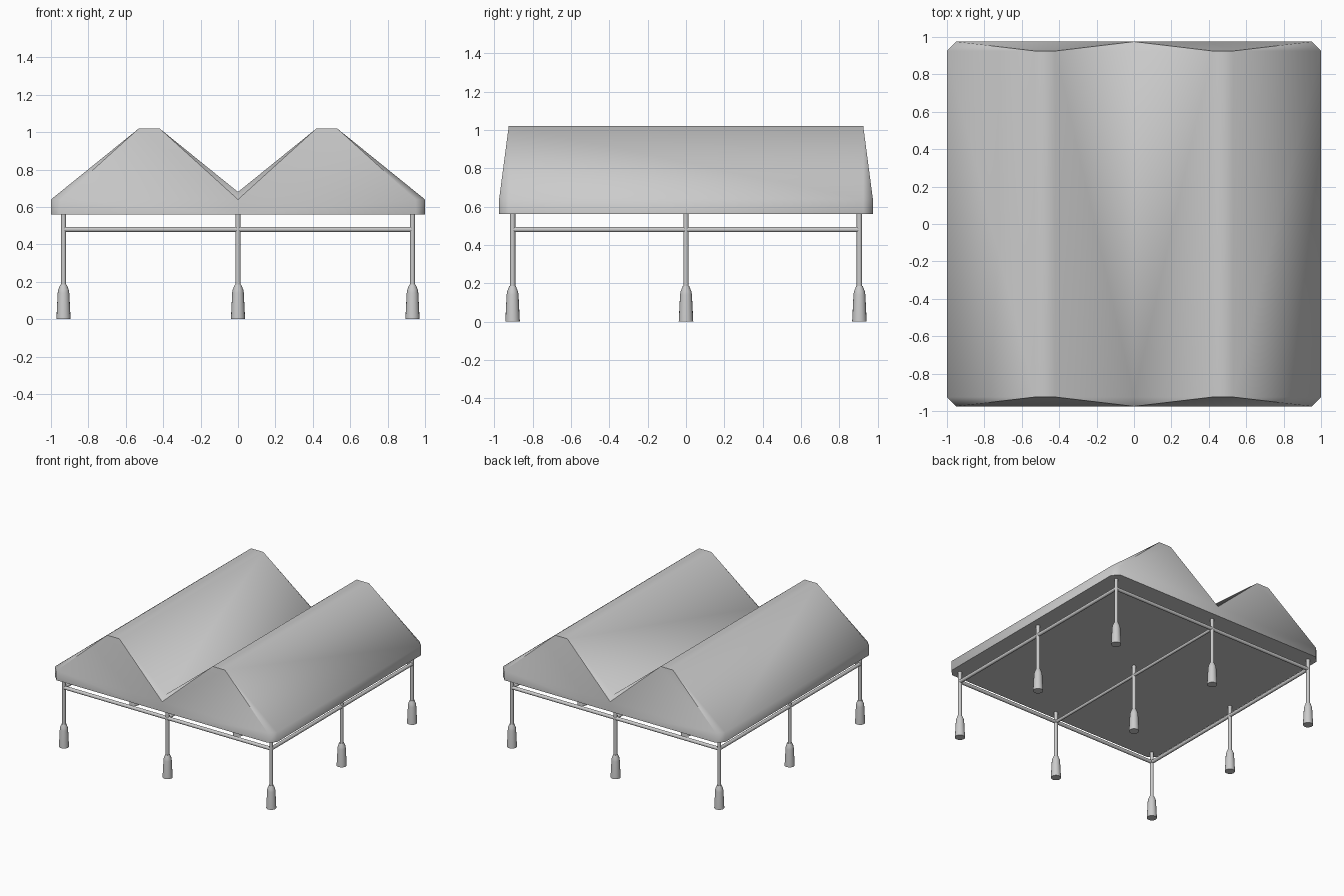
import bpy, bmesh, math
from mathutils import Vector

if "Cube" in bpy.data.objects:
    bpy.data.objects.remove(bpy.data.objects["Cube"])

PX, PY = 0.933, 0.905        # post grid
EAVE, RIM, RIDGE = 0.64, 0.56, 1.02
RAIL_Z = 0.48


def finish(bm, name, angle):
    bmesh.ops.recalc_face_normals(bm, faces=bm.faces)
    mesh = bpy.data.meshes.new(name)
    bm.to_mesh(mesh)
    bm.free()
    ob = bpy.data.objects.new(name, mesh)
    bpy.context.collection.objects.link(ob)
    bpy.ops.object.select_all(action='DESELECT')
    ob.select_set(True)
    bpy.context.view_layer.objects.active = ob
    bpy.ops.object.shade_smooth_by_angle(angle=math.radians(angle))
    return ob


def lathe(name, profile, x, y, sides=16):
    """Closed turned solid from (radius, z) points."""
    bm = bmesh.new()
    rings = [[bm.verts.new((x + r * math.cos(2 * math.pi * i / sides),
                            y + r * math.sin(2 * math.pi * i / sides), z))
              for i in range(sides)] for r, z in profile]
    for a, b in zip(rings, rings[1:]):
        for i in range(sides):
            j = (i + 1) % sides
            bm.faces.new((a[i], a[j], b[j], b[i]))
    bm.faces.new(rings[0][::-1])
    bm.faces.new(rings[-1])
    return finish(bm, name, 35)


def rail(name, start, end, radius):
    a, b = Vector(start), Vector(end)
    bm = bmesh.new()
    bmesh.ops.create_cone(bm, cap_ends=True, segments=16, radius1=radius,
                          radius2=radius, depth=(b - a).length)
    bm.transform((b - a).to_track_quat('Z', 'Y').to_matrix().to_4x4())
    bmesh.ops.translate(bm, verts=bm.verts, vec=(a + b) / 2)
    return finish(bm, name, 35)


# Tent roof: one chamfered-corner bay, trimmed at the valley and mirrored
bm = bmesh.new()
cx, hx, hy, cut = -0.475, 0.525, 0.975, 0.05
for sx in (-1, 1):
    for sy in (-1, 1):
        for z in (RIM, EAVE):
            bm.verts.new((cx + sx * hx, sy * (hy - cut), z))
            bm.verts.new((cx + sx * (hx - cut), sy * hy, z))
        bm.verts.new((cx + sx * 0.055, sy * (hy - cut), RIDGE))
bmesh.ops.convex_hull(bm, input=bm.verts)
bmesh.ops.dissolve_limit(bm, angle_limit=math.radians(1),
                         verts=bm.verts, edges=bm.edges)
bmesh.ops.bisect_plane(bm, geom=bm.verts[:] + bm.edges[:] + bm.faces[:],
                       dist=1e-5, plane_co=(0, 0, 0), plane_no=(1, 0, 0),
                       clear_outer=True)
roof = finish(bm, "tent_roof", 47)
mirror = roof.modifiers.new("mirror_bay", 'MIRROR')
mirror.use_axis[0] = True

# Nine posts with weighted feet
foot = [(0.038, 0), (0.031, 0.14), (0.028, 0.158), (0.017, 0.185)]
for i in (-1, 0, 1):
    for j in (-1, 0, 1):
        x, y = i * PX, j * PY
        tag = f"{i + 2}_{j + 2}"
        lathe(f"post_{tag}", [(0.014, 0.17), (0.014, RIM + 0.002)], x, y)
        lathe(f"foot_{tag}", foot, x, y)

# Perimeter rails and the thinner rail under the valley
for s, side in ((-1, "front"), (1, "back")):
    rail(f"{side}_rail", (-PX, s * PY, RAIL_Z), (PX, s * PY, RAIL_Z), 0.014)
for s, side in ((-1, "left"), (1, "right")):
    rail(f"{side}_rail", (s * PX, -PY, RAIL_Z), (s * PX, PY, RAIL_Z), 0.014)
rail("valley_rail", (0, -PY, RAIL_Z), (0, PY, RAIL_Z), 0.012)
